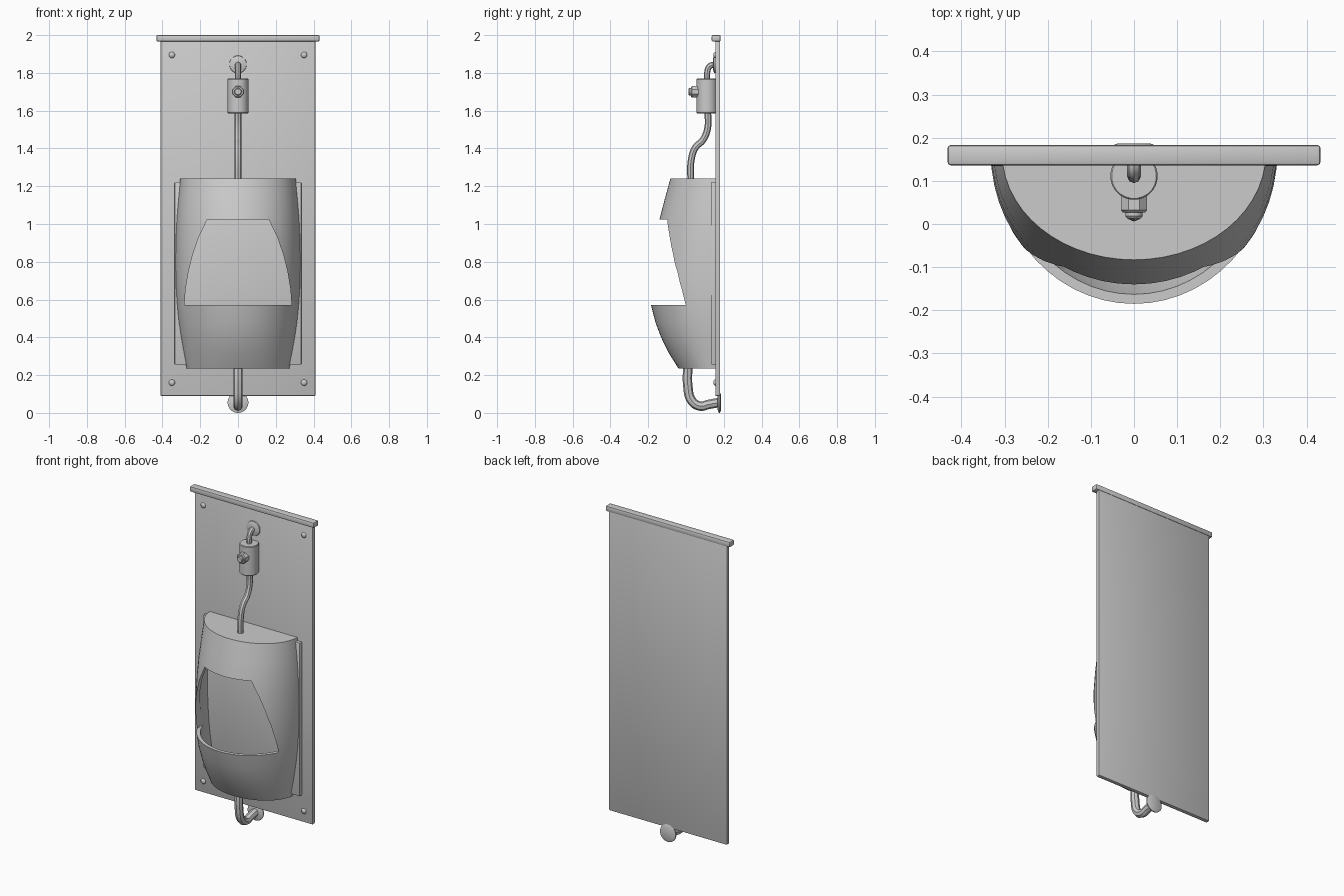
import bpy, bmesh, math
from mathutils import Vector

if "Cube" in bpy.data.objects:
    bpy.data.objects.remove(bpy.data.objects["Cube"])

grey = bpy.data.materials.new("light grey")
grey.diffuse_color = (0.6, 0.6, 0.6, 1)
grey.use_nodes = True
grey.node_tree.nodes["Principled BSDF"].inputs["Base Color"].default_value = grey.diffuse_color


def finish(ob, smooth=True):
    ob.data.materials.clear()
    ob.data.materials.append(grey)
    if smooth:
        bpy.ops.object.select_all(action='DESELECT')
        ob.select_set(True)
        bpy.context.view_layer.objects.active = ob
        bpy.ops.object.shade_smooth_by_angle(angle=math.radians(35))
    return ob


def from_bm(name, bm, smooth=True):
    bmesh.ops.recalc_face_normals(bm, faces=bm.faces)
    me = bpy.data.meshes.new(name)
    bm.to_mesh(me)
    bm.free()
    ob = bpy.data.objects.new(name, me)
    bpy.context.collection.objects.link(ob)
    return finish(ob, smooth)


def box(name, lo, hi, bevel=0.004):
    bm = bmesh.new()
    bmesh.ops.create_cube(bm, size=1)
    for v in bm.verts:
        v.co = Vector([(a + b) / 2 + c * (b - a) for a, b, c in zip(lo, hi, v.co)])
    bmesh.ops.bevel(bm, geom=bm.edges[:], offset=bevel, segments=2, affect='EDGES', profile=0.5)
    return from_bm(name, bm)


def lathe(name, profile, origin, axis, sides=24):
    """Spin (radius, distance) points around an axis, with closed ends."""
    bm = bmesh.new()
    rot = Vector(axis).to_track_quat('Z', 'Y')
    rings = [[bm.verts.new(rot @ Vector((r * math.cos(t), r * math.sin(t), d)) + Vector(origin))
              for t in (2 * math.pi * (i + 0.5) / sides for i in range(sides))] for r, d in profile]
    for a, b in zip(rings, rings[1:]):
        for i in range(sides):
            j = (i + 1) % sides
            bm.faces.new((a[i], a[j], b[j], b[i]))
    bm.faces.new(rings[0])
    bm.faces.new(rings[-1])
    return from_bm(name, bm)


def pipe(name, points, radius):
    """Round tube through (y, z) points on the centre plane."""
    cu = bpy.data.curves.new(name, 'CURVE')
    cu.dimensions = '3D'
    cu.bevel_depth, cu.bevel_resolution, cu.resolution_u = radius, 2, 6
    cu.use_fill_caps = True
    sp = cu.splines.new('BEZIER')
    sp.bezier_points.add(len(points) - 1)
    for p, (y, z) in zip(sp.bezier_points, points):
        p.co = (0, y, z)
        p.handle_left_type = p.handle_right_type = 'AUTO'
    ob = bpy.data.objects.new(name, cu)
    bpy.context.collection.objects.link(ob)
    bpy.ops.object.select_all(action='DESELECT')
    ob.select_set(True)
    bpy.context.view_layer.objects.active = ob
    bpy.ops.object.convert(target='MESH')
    return finish(bpy.context.object)


def shell_solid(name, sections, back, sides=28):
    """Loft of half ellipses (z, half width, depth) against a flat back."""
    bm = bmesh.new()
    rings = [[bm.verts.new((-w * math.cos(math.pi * i / sides), back - d * math.sin(math.pi * i / sides), z))
              for i in range(sides + 1)] for z, w, d in sections]
    n = sides + 1
    for a, b in zip(rings, rings[1:]):
        for i in range(n):
            j = (i + 1) % n
            bm.faces.new((a[i], a[j], b[j], b[i]))
    bm.faces.new(rings[0])
    bm.faces.new(rings[-1])
    return from_bm(name, bm)


def cut(ob, cutter):
    m = ob.modifiers.new("cut", 'BOOLEAN')
    m.operation, m.solver, m.object = 'DIFFERENCE', 'EXACT', cutter
    bpy.context.view_layer.objects.active = ob
    bpy.ops.object.modifier_apply(modifier=m.name)
    bpy.data.objects.remove(cutter)


# wall panel, top rail and mounting plate
box("wall_panel", (-0.41, 0.155, 0.09), (0.41, 0.18, 1.97))
box("top_rail", (-0.432, 0.136, 1.966), (0.432, 0.183, 2.0), 0.007)
box("mounting_plate", (-0.335, 0.135, 0.255), (0.335, 0.16, 1.22))

# bowl: hollow shell with an arched front opening
BACK = 0.165
sections = [(0.235, 0.272, 0.205), (0.32, 0.288, 0.258), (0.40, 0.302, 0.297), (0.48, 0.314, 0.327),
            (0.57, 0.323, 0.35), (0.68, 0.33, 0.35), (0.80, 0.332, 0.343), (0.92, 0.33, 0.325),
            (1.03, 0.325, 0.304), (1.13, 0.317, 0.278), (1.24, 0.306, 0.248)]
bowl = shell_solid("bowl", sections, BACK)
T = 0.024
inner = [(min(max(z, 0.265), 1.21), w - T, d - T) for z, w, d in sections]
cut(bowl, shell_solid("bowl_hollow", inner, BACK - 0.002))

half = [(0.57, 0.284), (0.66, 0.277), (0.75, 0.262), (0.84, 0.239), (0.93, 0.208), (1.025, 0.162)]
outline = [(x, z) for z, x in half] + [(-x, z) for z, x in reversed(half)]
bm = bmesh.new()
face = bm.faces.new([bm.verts.new((x, -0.5, z)) for x, z in outline])
ext = bmesh.ops.extrude_face_region(bm, geom=[face])
bmesh.ops.translate(bm, vec=(0, 0.61, 0), verts=[v for v in ext['geom'] if isinstance(v, bmesh.types.BMVert)])
cut(bowl, from_bm("opening_cutter", bm, False))
finish(bowl)

# water supply: wall flange, elbow, valve, push button and feed pipe
lathe("supply_flange", [(0.047, 0), (0.045, 0.008), (0.03, 0.014)], (0, 0.157, 1.845), (0, -1, 0))
pipe("supply_elbow", [(0.155, 1.845), (0.125, 1.835), (0.112, 1.80), (0.112, 1.76)], 0.016)
lathe("valve_body", [(0.052, 0), (0.055, 0.004), (0.055, 0.181), (0.052, 0.185)], (0, 0.111, 1.585), (0, 0, 1))
lathe("valve_nut", [(0.033, 0), (0.033, 0.038), (0.028, 0.043)], (0, 0.07, 1.70), (0, -1, 0), 8)
lathe("push_button", [(0.02, 0), (0.02, 0.022), (0.016, 0.027)], (0, 0.04, 1.70), (0, -1, 0), 16)
pipe("feed_pipe", [(0.115, 1.60), (0.115, 1.51), (0.09, 1.445), (0.05, 1.405), (0.028, 1.34), (0.025, 1.22)], 0.018)

# drain pipe and its flange
pipe("drain_pipe", [(0.01, 0.26), (0.01, 0.14), (0.03, 0.065), (0.075, 0.036), (0.12, 0.045), (0.175, 0.055)], 0.025)
lathe("drain_flange", [(0.04, 0), (0.055, 0.006), (0.055, 0.012), (0.035, 0.02)], (0, 0.186, 0.055), (0, -1, 0))

# corner bolts
for side in (-1, 1):
    for level, z in (("lower", 0.16), ("upper", 1.895)):
        lathe(f"{level}_bolt_{'left' if side < 0 else 'right'}",
              [(0.017, 0), (0.016, 0.005), (0.011, 0.01), (0.004, 0.012)], (0.35 * side, 0.157, z), (0, -1, 0), 14)
